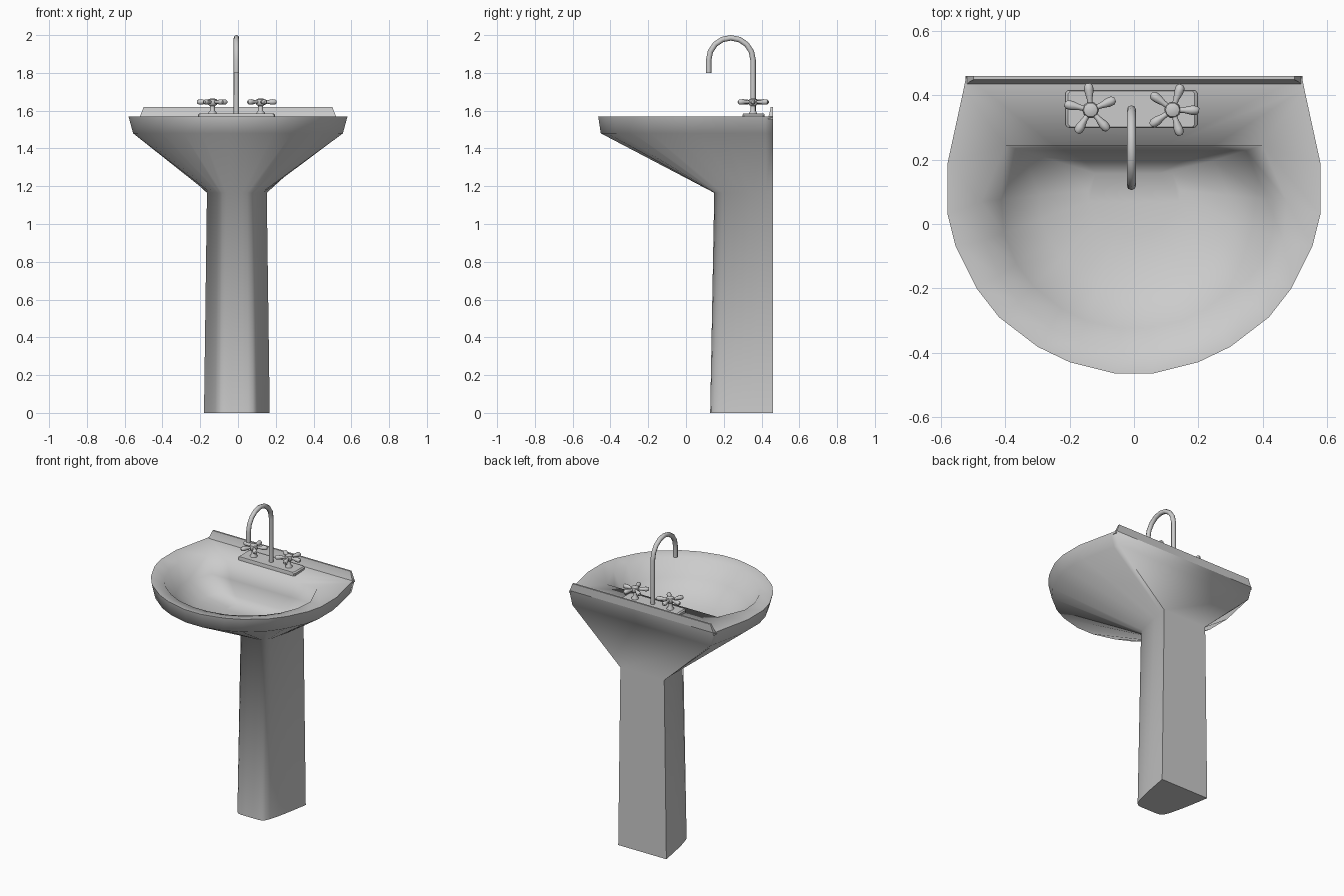
import bpy, bmesh, math
from mathutils import Vector

if "Cube" in bpy.data.objects:
    bpy.data.objects.remove(bpy.data.objects["Cube"])

CX = -0.008  # tap centre line


def make_object(name, bm, angle=40):
    bmesh.ops.recalc_face_normals(bm, faces=bm.faces)
    me = bpy.data.meshes.new(name)
    bm.to_mesh(me)
    bm.free()
    ob = bpy.data.objects.new(name, me)
    bpy.context.collection.objects.link(ob)
    bpy.ops.object.select_all(action='DESELECT')
    ob.select_set(True)
    bpy.context.view_layer.objects.active = ob
    bpy.ops.object.shade_smooth_by_angle(angle=math.radians(angle))
    return ob


def loft(bm, rings):
    """Skin a list of closed rings and cap both ends."""
    vs = [[bm.verts.new(p) for p in r] for r in rings]
    n = len(vs[0])
    for a, b in zip(vs, vs[1:]):
        for i in range(n):
            j = (i + 1) % n
            bm.faces.new((a[i], a[j], b[j], b[i]))
    bm.faces.new(vs[0])
    bm.faces.new(vs[-1])


def mirrored(half, z, sx=1.0, sy=1.0, y0=0.0, dx=0.0):
    """Full ring from a right-hand half outline, scaled about (0, y0)."""
    pts = [(x * sx, y0 + (y - y0) * sy) for x, y in half]
    full = pts + [(-x, y) for x, y in reversed(pts)]
    return [(x + dx, y, z) for x, y in full]


def lathe(bm, profile, cx, cy, n=10):
    loft(bm, [[(cx + r * math.cos(k * math.tau / n), cy + r * math.sin(k * math.tau / n), z)
               for k in range(n)] for r, z in profile])


# Basin and pedestal: one skin from the floor, over the rim, into the bowl
foot = [(.03, .128), (.06, .128), (.085, .133), (.102, .148), (.114, .175),
        (.132, .24), (.143, .29), (.153, .34), (.167, .42), (.174, .46)]
rim = [(.06, -.465), (.20, -.43), (.30, -.382), (.42, -.29), (.49, -.20),
       (.555, -.07), (.58, .03), (.58, .19), (.53, .42), (.522, .46)]
lip = [(.05, -.39), (.17, -.365), (.26, -.32), (.36, -.24), (.42, -.16),
       (.465, -.05), (.475, .07), (.40, .245), (.25, .245), (.10, .245)]
bm = bmesh.new()
loft(bm, [
    mirrored(foot, 0, dx=-.006),
    mirrored(foot, 1.165, .91, .935, .46, dx=-.006),
    mirrored(rim, 1.48, .957, .985, .46),
    mirrored(rim, 1.57),
    mirrored(lip, 1.56),
    mirrored(lip, 1.46, .87, .87, .12),
    mirrored(lip, 1.38, .62, .62, .12),
    mirrored(lip, 1.345, .3, .3, .12),
])
make_object("basin_and_pedestal", bm, 80)

# Backsplash: small tapered lip along the back edge
bm = bmesh.new()
prof = [(.46, 1.555), (.46, 1.62), (.449, 1.62), (.442, 1.585), (.43, 1.555)]
loft(bm, [[(s * (.525 - (z - 1.555) * .4), y, z) for y, z in prof] for s in (-1, 1)])
make_object("backsplash", bm, 30)

# Tap plate: rounded rectangle with a slightly smaller top
bm = bmesh.new()
corner = [(.095, -.058), (.198, -.058), (.205, -.05), (.205, .05), (.198, .058), (.095, .058)]
plate = []
for z, s in ((1.55, 1), (1.578, 1), (1.585, .96)):
    plate.append([(x + CX, y + .358, zz) for x, y, zz in mirrored(corner, z, s, s)])
loft(bm, plate)
make_object("tap_plate", bm)

# Gooseneck spout
path = [(.355, 1.57)]
path += [(.2375 + .1175 * math.cos(a), 1.868 + .1175 * math.sin(a))
         for a in [math.pi * k / 8 for k in range(9)]]
path += [(.12, 1.80)]
cu = bpy.data.curves.new("spout", 'CURVE')
cu.dimensions = '3D'
cu.bevel_depth = .0145
cu.bevel_resolution = 2
cu.use_fill_caps = True
sp = cu.splines.new('POLY')
sp.points.add(len(path) - 1)
for p, (y, z) in zip(sp.points, path):
    p.co = (CX, y, z, 1)
sp.use_smooth = True
bpy.context.collection.objects.link(bpy.data.objects.new("spout", cu))

# Five-spoke tap handles
for name, hx, phase in (("left_handle", -.135, 95), ("right_handle", .12, 71)):
    bm = bmesh.new()
    hy = .355
    lathe(bm, [(.022, 1.575), (.022, 1.59), (.013, 1.6), (.013, 1.625), (.024, 1.632),
               (.026, 1.645), (.022, 1.66), (.012, 1.664)], hx, hy)
    for k in range(5):
        a = math.radians(phase + 72 * k)
        d, t = Vector((math.cos(a), math.sin(a), 0)), Vector((-math.sin(a), math.cos(a), 0))
        rings = []
        for dist, r in ((.015, .008), (.035, .009), (.06, .0145), (.075, .014), (.083, .007)):
            c = Vector((hx, hy, 1.646)) + d * dist
            rings.append([c + t * r * math.cos(q * math.tau / 8)
                          + Vector((0, 0, r * math.sin(q * math.tau / 8))) for q in range(8)])
        loft(bm, rings)
    make_object(name, bm, 50)
